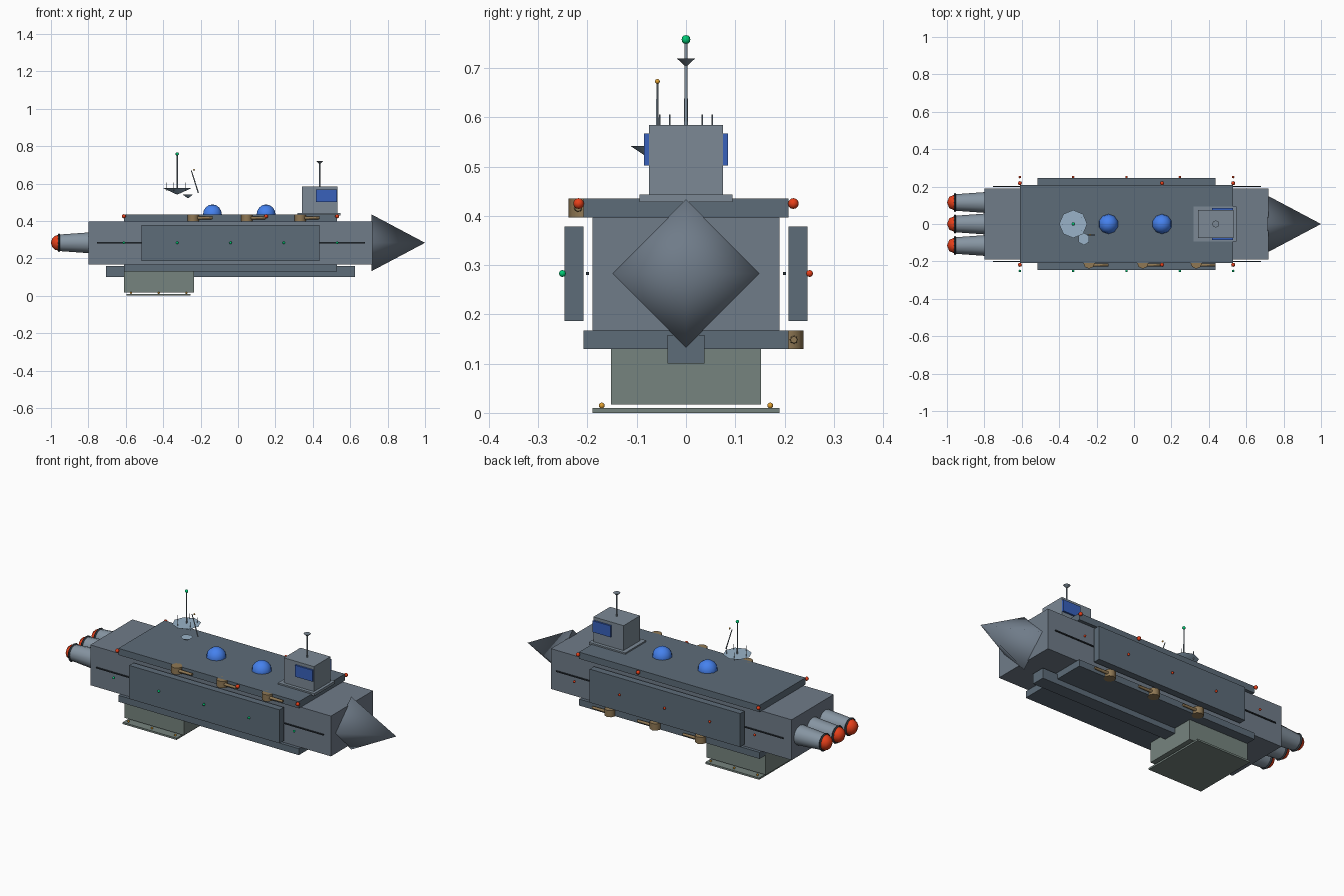
import bpy
from math import pi, cos, sin
from mathutils import Vector

if "Cube" in bpy.data.objects:
    bpy.data.objects.remove(bpy.data.objects["Cube"])

COLORS = {
    "hull": (0.16, 0.20, 0.25), "deck": (0.11, 0.15, 0.19), "bridge": (0.20, 0.25, 0.30),
    "engine": (0.24, 0.30, 0.36), "cargo": (0.18, 0.23, 0.21), "dark": (0.03, 0.04, 0.05),
    "dome": (0.06, 0.22, 0.85), "window": (0.04, 0.12, 0.50), "brass": (0.28, 0.19, 0.09),
    "red": (0.80, 0.05, 0.01), "green": (0.0, 0.60, 0.18), "amber": (0.75, 0.35, 0.03),
    "dish": (0.32, 0.45, 0.58),
}
MATS = {}
for key, rgb in COLORS.items():
    MATS[key] = bpy.data.materials.new(key)
    MATS[key].diffuse_color = (*rgb, 1)


def finish(name, mat):
    ob = bpy.context.object
    ob.name = name
    ob.data.materials.append(MATS[mat])
    return ob


def box(name, mat, x0, x1, y0, y1, z0, z1):
    bpy.ops.mesh.primitive_cube_add(size=1, location=((x0 + x1) / 2, (y0 + y1) / 2, (z0 + z1) / 2))
    bpy.context.object.scale = (x1 - x0, y1 - y0, z1 - z0)
    bpy.ops.object.transform_apply(location=False, rotation=False)
    return finish(name, mat)


def taper(name, mat, a, b, r1, r2, n=8, smooth=True):
    """Cylinder or cone running from point a to point b."""
    a, b = Vector(a), Vector(b)
    d = b - a
    bpy.ops.mesh.primitive_cone_add(vertices=n, radius1=r1, radius2=r2, depth=d.length,
                                    location=(a + b) / 2, rotation=d.to_track_quat('Z', 'Y').to_euler())
    if smooth:
        bpy.ops.object.shade_smooth_by_angle(angle=pi / 3.5)
    return finish(name, mat)


def ball(name, mat, loc, r, n=8, rings=6):
    bpy.ops.mesh.primitive_uv_sphere_add(segments=n, ring_count=rings, radius=r, location=loc)
    bpy.ops.object.shade_smooth()
    return finish(name, mat)


MID = 0.283  # height of the ship's long axis

# Hull, decks and keel
box("main_hull", "hull", -0.80, 0.72, -0.19, 0.19, 0.167, 0.397)
box("upper_deck", "deck", -0.61, 0.53, -0.208, 0.208, 0.397, 0.435)
box("lower_deck", "deck", -0.61, 0.53, -0.208, 0.208, 0.13, 0.167)
box("keel", "deck", -0.705, 0.625, -0.038, 0.038, 0.10, 0.158)

# Four-sided nose cone with smooth sides and a flat base
nose = taper("nose_cone", "hull", (0.715, 0, MID), (1.0, 0, MID), 0.151, 0, 4, False)
for face in nose.data.polygons:
    face.use_smooth = len(face.vertices) == 3

# Side armour, conduits and running lights
for s, side, col in ((-1, "front", "green"), (1, "back", "red")):
    ys = sorted((s * 0.208, s * 0.247))
    box(f"{side}_armour_panel", "deck", -0.515, 0.435, *ys, 0.187, 0.378)
    ys = sorted((s * 0.197, s * 0.203))
    box(f"{side}_conduit", "dark", -0.755, 0.68, *ys, MID - 0.003, MID + 0.003)
    for i in range(5):
        ball(f"{side}_running_light", col, (-0.61 + 0.285 * i, s * 0.251, MID), 0.007)
    for x in (-0.61, 0.15, 0.53):
        ball(f"{side}_deck_light", "red", (x, s * 0.218, 0.425), 0.011)

# Engines with nozzle rims and glowing exhausts
for y in (-0.115, 0, 0.115):
    taper("engine", "engine", (-0.79, y, MID), (-0.957, y, MID), 0.056, 0.044, 12)
    bpy.ops.mesh.primitive_torus_add(major_segments=12, minor_segments=4, major_radius=0.045,
                                     minor_radius=0.006, location=(-0.957, y, MID), rotation=(0, pi / 2, 0))
    finish("nozzle_rim", "dark")
    ball("exhaust_glow", "red", (-0.957, y, MID), 0.043, 8, 6)

# Bridge tower with side windows and a mast
box("bridge_plinth", "bridge", 0.318, 0.548, -0.094, 0.094, 0.428, 0.443)
box("bridge_tower", "bridge", 0.342, 0.532, -0.075, 0.075, 0.44, 0.585)
for s in (-1, 1):
    box("bridge_window", "window", 0.418, 0.53, *sorted((s * 0.07, s * 0.085)), 0.502, 0.567)
taper("bridge_mast", "engine", (0.437, 0, 0.58), (0.437, 0, 0.71), 0.004, 0.003)
taper("bridge_mast_dish", "bridge", (0.437, 0, 0.705), (0.437, 0, 0.72), 0.003, 0.019)

# Observation domes
for x in (-0.137, 0.15):
    ball("observation_dome", "dome", (x, 0, 0.435), 0.053, 10, 8)

# Communication dishes, whiskers and antennas
DX = -0.325
taper("large_dish", "dish", (DX, 0, 0.543), (DX, 0, 0.575), 0.006, 0.075)
taper("small_dish", "dish", (-0.268, -0.08, 0.522), (-0.268, -0.08, 0.542), 0.003, 0.033, 6)
taper("main_antenna", "engine", (DX, 0, 0.54), (DX, 0, 0.757), 0.004, 0.003)
ball("main_antenna_light", "green", (DX, 0, 0.758), 0.009)
for i in range(5):
    a = pi + i * 2 * pi / 5
    x, y = DX + 0.056 * cos(a), 0.056 * sin(a)
    taper("dish_whisker", "engine", (x, y, 0.56), (x, y, 0.606), 0.0015, 0.0015, 5)
taper("tilted_antenna", "engine", (-0.212, -0.058, 0.55), (-0.25, -0.058, 0.67), 0.0035, 0.0025, 6)
ball("tilted_antenna_light", "amber", (-0.235, -0.058, 0.673), 0.005)

# Gun turrets: along the upper deck in front, the lower deck behind
for s, z in ((-1, 0.416), (1, 0.1485)):
    for x in (-0.24, 0.047, 0.333):
        taper("turret", "brass", (x, s * 0.208, z - 0.019), (x, s * 0.208, z + 0.019), 0.031, 0.031)
        taper("turret_barrel", "brass", (x, s * 0.219, z), (x + 0.104, s * 0.219, z), 0.009, 0.007)

# Cargo bay, loading plate and its marker lights
box("cargo_bay", "cargo", -0.61, -0.235, -0.152, 0.152, 0.017, 0.135)
box("loading_plate", "cargo", -0.595, -0.255, -0.19, 0.19, 0.0, 0.010)
for s in (-1, 1):
    for x in (-0.572, -0.424, -0.276):
        ball("loading_light", "amber", (x, s * 0.171, 0.015), 0.006)

for m in bpy.data.materials:
    if m.users and not m.is_grease_pencil:
        m.use_nodes = True
        m.node_tree.nodes["Principled BSDF"].inputs["Base Color"].default_value = m.diffuse_color
